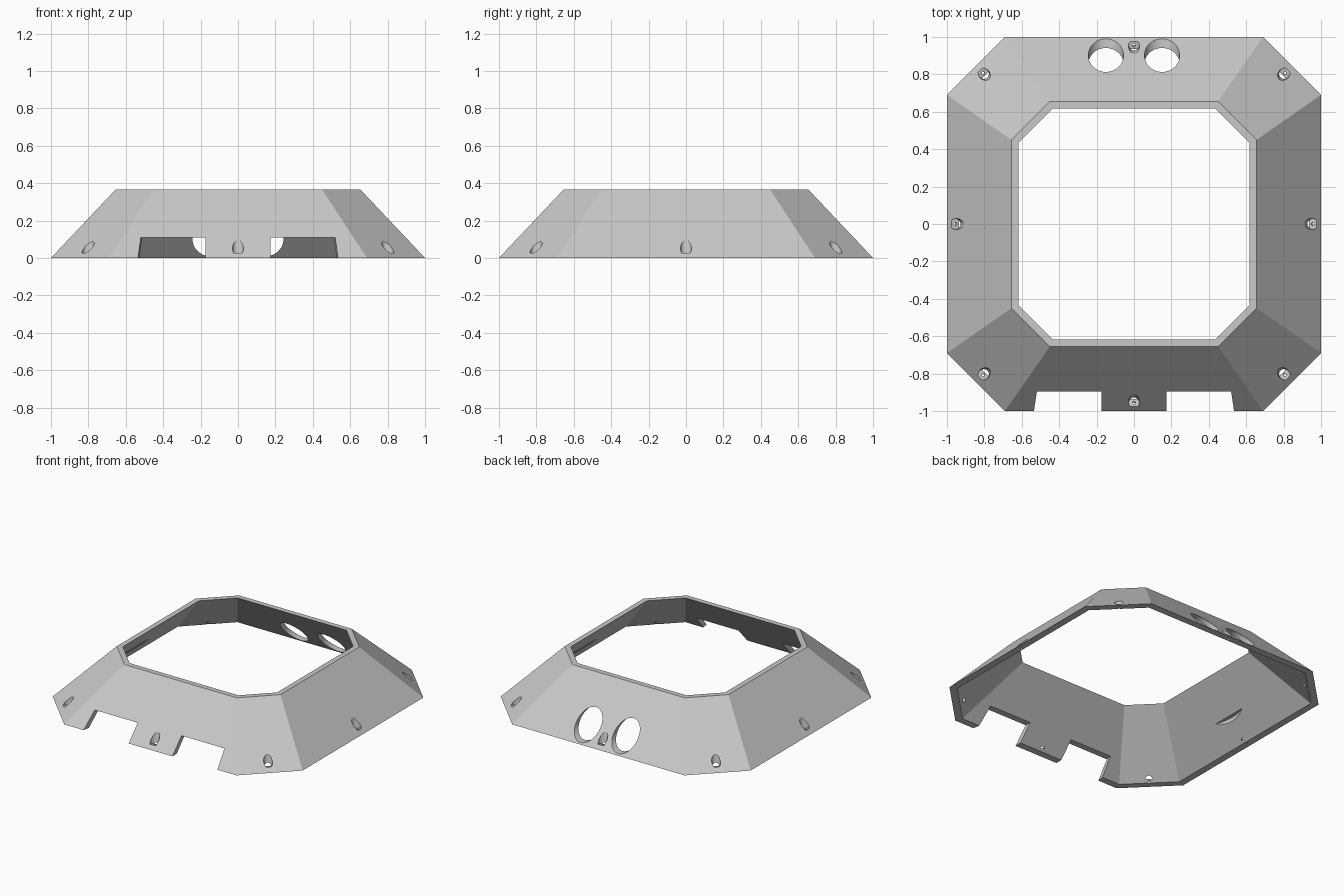
import bpy, bmesh, math
from mathutils import Matrix, Vector

cube = bpy.data.objects.get("Cube")
if cube:
    bpy.data.objects.remove(cube, do_unlink=True)

HEIGHT = 0.365

grey = bpy.data.materials.new("light_grey")
grey.use_nodes = True
COLOUR = (0.58, 0.58, 0.58, 1)
grey.diffuse_color = COLOUR
grey.node_tree.nodes["Principled BSDF"].inputs["Base Color"].default_value = COLOUR


def make_object(name, bm):
    bmesh.ops.recalc_face_normals(bm, faces=bm.faces)
    mesh = bpy.data.meshes.new(name)
    bm.to_mesh(mesh)
    bm.free()
    mesh.materials.append(grey)
    obj = bpy.data.objects.new(name, mesh)
    bpy.context.collection.objects.link(obj)
    return obj


def octagon(bm, half, corner, z):
    points = []
    for turn in range(4):
        spin = Matrix.Rotation(turn * math.pi / 2, 3, 'Z')
        points += [spin @ Vector((half, -corner, z)), spin @ Vector((half, corner, z))]
    return [bm.verts.new(p) for p in points]


def cylinder(name, radius, start, end, sides=32):
    start, end = Vector(start), Vector(end)
    axis = end - start
    place = Matrix.Translation((start + end) / 2) @ axis.to_track_quat('Z', 'Y').to_matrix().to_4x4()
    bm = bmesh.new()
    bmesh.ops.create_cone(bm, cap_ends=True, segments=sides, radius1=radius,
                          radius2=radius, depth=axis.length, matrix=place)
    return make_object(name, bm)


def cut(target, cutter):
    cutter.hide_render = True
    mod = target.modifiers.new("cut", 'BOOLEAN')
    mod.operation, mod.solver, mod.object = 'DIFFERENCE', 'EXACT', cutter
    bpy.ops.object.select_all(action='DESELECT')
    bpy.context.view_layer.objects.active = target
    target.select_set(True)
    bpy.ops.object.modifier_apply(modifier=mod.name)
    bpy.data.objects.remove(cutter, do_unlink=True)


# Sloping eight-sided shell, open at top and bottom
bm = bmesh.new()
rings = [octagon(bm, 1, 0.69, 0), octagon(bm, 0.655, 0.45, HEIGHT),
         octagon(bm, 0.617, 0.435, HEIGHT), octagon(bm, 0.95, 0.67, 0)]
for r in range(4):
    a, b = rings[r], rings[(r + 1) % 4]
    for i in range(8):
        j = (i + 1) % 8
        bm.faces.new((a[i], a[j], b[j], b[i]))
shell = make_object("sloped_frame", bm)

# Twin round ports through the back wall
for side in (-1, 1):
    cut(shell, cylinder("port_cutter", 0.094, (side * 0.15, 0.6, 0.104),
                        (side * 0.15, 1.1, 0.104), 64))

# Two notches in the front lower edge, with the outer ends slightly tapered
for side in (-1, 1):
    bm = bmesh.new()
    outline = [(0.175, -1.1), (0.55, -1.1), (0.505, -0.8), (0.175, -0.8)]
    face = bm.faces.new([bm.verts.new((side * x, y, -0.1)) for x, y in outline])
    top = bmesh.ops.extrude_face_region(bm, geom=[face])["geom"]
    bmesh.ops.translate(bm, vec=(0, 0, 0.21),
                        verts=[v for v in top if isinstance(v, bmesh.types.BMVert)])
    cut(shell, make_object("notch_cutter", bm))

# Shallow curved reliefs on the inside of the two side walls
for side in (-1, 1):
    cut(shell, cylinder("relief_cutter", 0.35, (side * 0.49, 0, 0.05),
                        (side * 0.49, 0, 0.15), 64))

# Leaning screw pockets around the foot, each with a narrow through hole
for i in range(8):
    angle = i * math.pi / 4
    out = Vector((math.cos(angle), math.sin(angle), 0))
    floor = out * (1.14 if i % 2 else 0.957) + Vector((0, 0, 0.022))
    lean = Vector((0, 0, 1)) - out * 0.22
    cut(shell, cylinder("pocket_cutter", 0.029, floor, floor + lean * 0.2, 24))
    cut(shell, cylinder("screw_cutter", 0.008, floor - lean * 0.1, floor + lean * 0.03, 12))

bpy.ops.object.select_all(action='DESELECT')
bpy.context.view_layer.objects.active = shell
shell.select_set(True)
bpy.ops.object.shade_smooth_by_angle(angle=math.radians(25))
